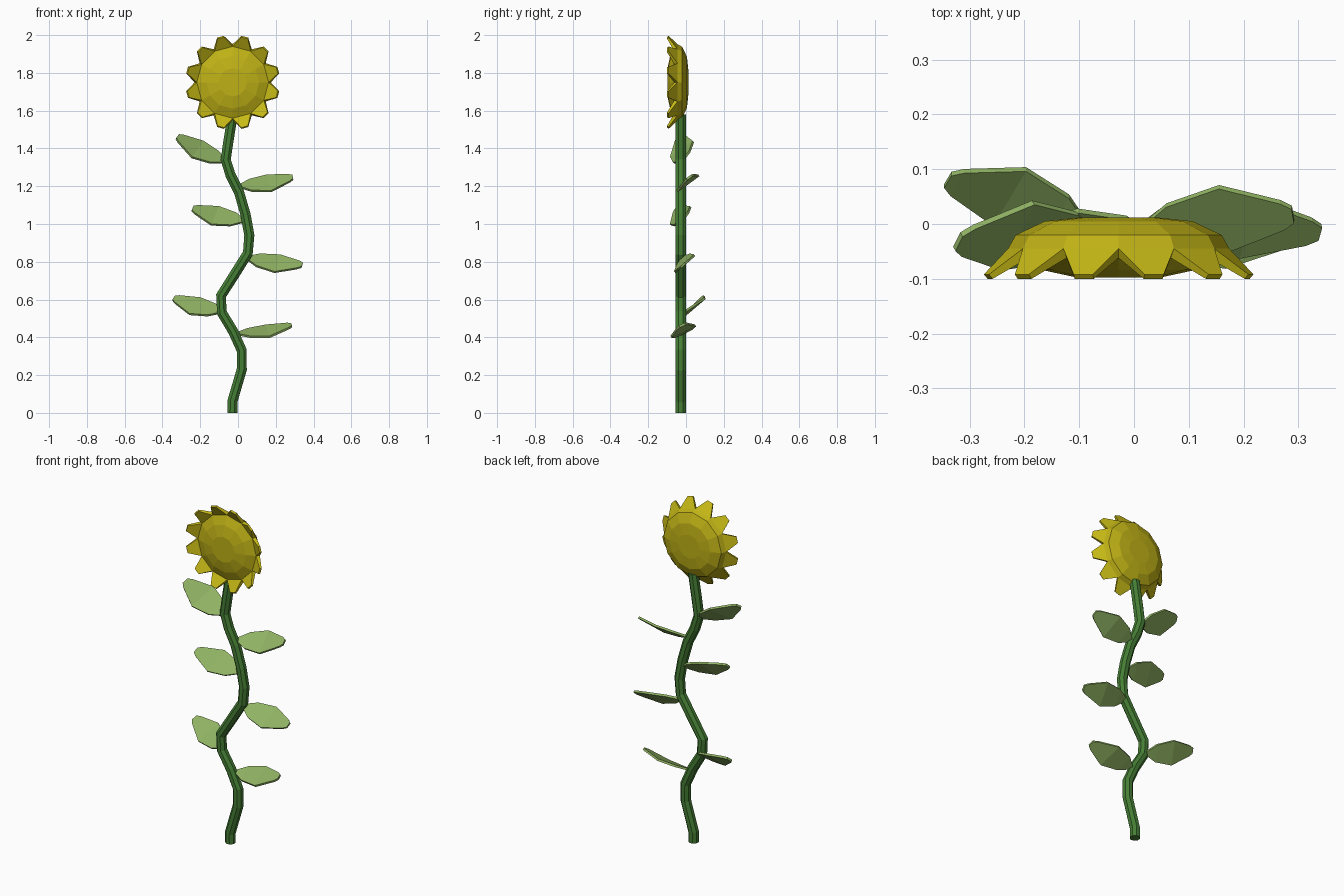
import bpy, bmesh, math
from mathutils import Vector

if "Cube" in bpy.data.objects:
    bpy.data.objects.remove(bpy.data.objects["Cube"])


def material(name, rgb):
    m = bpy.data.materials.new(name)
    m.diffuse_color = (*rgb, 1)
    m.use_nodes = True
    m.node_tree.nodes["Principled BSDF"].inputs["Base Color"].default_value = m.diffuse_color
    return m


STEM = material("stem green", (0.06, 0.21, 0.035))
LEAF = material("leaf green", (0.28, 0.45, 0.125))
PETAL = material("petal yellow", (0.57, 0.49, 0.008))
DISC = material("disc yellow", (0.52, 0.44, 0.008))


def finish(name, bm, *mats):
    bmesh.ops.recalc_face_normals(bm, faces=bm.faces)
    me = bpy.data.meshes.new(name)
    bm.to_mesh(me)
    bm.free()
    for m in mats:
        me.materials.append(m)
    ob = bpy.data.objects.new(name, me)
    bpy.context.collection.objects.link(ob)
    return ob


def bridge(bm, a, b):
    n = len(a)
    return [bm.faces.new((a[i], a[(i + 1) % n], b[(i + 1) % n], b[i])) for i in range(n)]


# Stem: eight-sided tube along a winding path
path = [(-.03, 0), (-.03, .06), (.02, .23), (.02, .33), (-.025, .43), (-.085, .53),
        (-.09, .62), (-.02, .73), (.052, .845), (.06, .94), (.04, 1.05), (.005, 1.17),
        (-.04, 1.26), (-.065, 1.34), (-.052, 1.43), (-.028, 1.58)]
pts = [Vector((x, -.0275, z)) for x, z in path]
bm = bmesh.new()
rings = []
for i, p in enumerate(pts):
    t = pts[min(i + 1, len(pts) - 1)] - pts[max(i - 1, 0)]
    if i in (0, len(pts) - 1):
        t = Vector((0, 0, 1))
    side = Vector((t.z, 0, -t.x)).normalized()
    rings.append([bm.verts.new(p + .029 * (side * math.cos(a) + Vector((0, math.sin(a), 0))))
                  for a in (math.pi / 4 * (k + .5) for k in range(8))])
for a, b in zip(rings, rings[1:]):
    bridge(bm, a, b)
bm.faces.new(rings[0])
bm.faces.new(rings[-1])
finish("stem", bm, STEM)


# Leaves: thin tapered blades with a slight sag in the middle
def leaf(name, base, tip, width):
    base, tip, width = Vector(base), Vector(tip), Vector(width)
    n = (tip - base).cross(width).normalized()
    if n.z < 0:
        n.negate()
    bm = bmesh.new()
    rows = []
    for t, w, sag in ((0, .15, 0), (.2, .7, .006), (.55, 1, .012), (.93, .42, 0), (1, .22, -.002)):
        c = base.lerp(tip, t) - n * sag
        rows.append([bm.verts.new(c + width * w * s - n * d)
                     for s, d in ((-.5, 0), (.5, 0), (.5, .012), (-.5, .012))])
    for a, b in zip(rows, rows[1:]):
        bridge(bm, a, b)
    bm.faces.new(rows[0])
    bm.faces.new(rows[-1])
    finish(name, bm, LEAF)


leaf("leaf_left_top", (-.07, -.03, 1.335), (-.32, -.035, 1.465), (.06, .12, .085))
leaf("leaf_right_top", (.01, -.02, 1.205), (.29, .015, 1.25), (-.02, .115, .085))
leaf("leaf_left_middle", (.03, -.03, 1.02), (-.24, -.05, 1.085), (.04, .105, .095))
leaf("leaf_right_middle", (.05, -.02, .825), (.34, -.018, .785), (.03, .105, .09))
leaf("leaf_left_low", (-.09, -.01, .54), (-.34, .078, .61), (.06, .10, .085))
leaf("leaf_right_low", (0, -.022, .425), (.283, -.022, .468), (-.02, .13, .06))

# Flower head: flattened faceted disc lathed around the y axis
CX, CZ, N = -.028, 1.75, 12


def polar(r, y, a):
    return (CX + r * math.cos(a), y, CZ + r * math.sin(a))


profile = [(.075, -.098), (.14, -.084), (.19, -.062), (.202, -.045),
           (.188, -.02), (.135, .005), (.07, .012)]
bm = bmesh.new()
rings = [[bm.verts.new(polar(r, y, math.tau * k / N)) for k in range(N)] for r, y in profile]
rim = []
for j, (a, b) in enumerate(zip(rings, rings[1:])):
    faces = bridge(bm, a, b)
    if j == 2:
        rim = faces
bm.faces.new(rings[0])
bm.faces.new(rings[-1])

# Petals: rim faces pulled outward and forward to blunt tips
ext = bmesh.ops.extrude_discrete_faces(bm, faces=rim)["faces"]
for f in ext:
    c = f.calc_center_median()
    a = math.atan2(c.z - CZ, c.x - CX)
    radial = Vector((math.cos(a), 0, math.sin(a)))
    tangent = Vector((-math.sin(a), 0, math.cos(a)))
    for v in f.verts:
        s = 1 if (v.co - c).dot(tangent) > 0 else -1
        back = v.co.y > -.053
        r, y = (.25, -.092) if back else (.243, -.1)
        v.co = Vector((CX, y, CZ)) + radial * r + tangent * s * .018
    f.material_index = 1
    for e in f.edges:
        for g in e.link_faces:
            g.material_index = 1
finish("flower_head", bm, DISC, PETAL)
